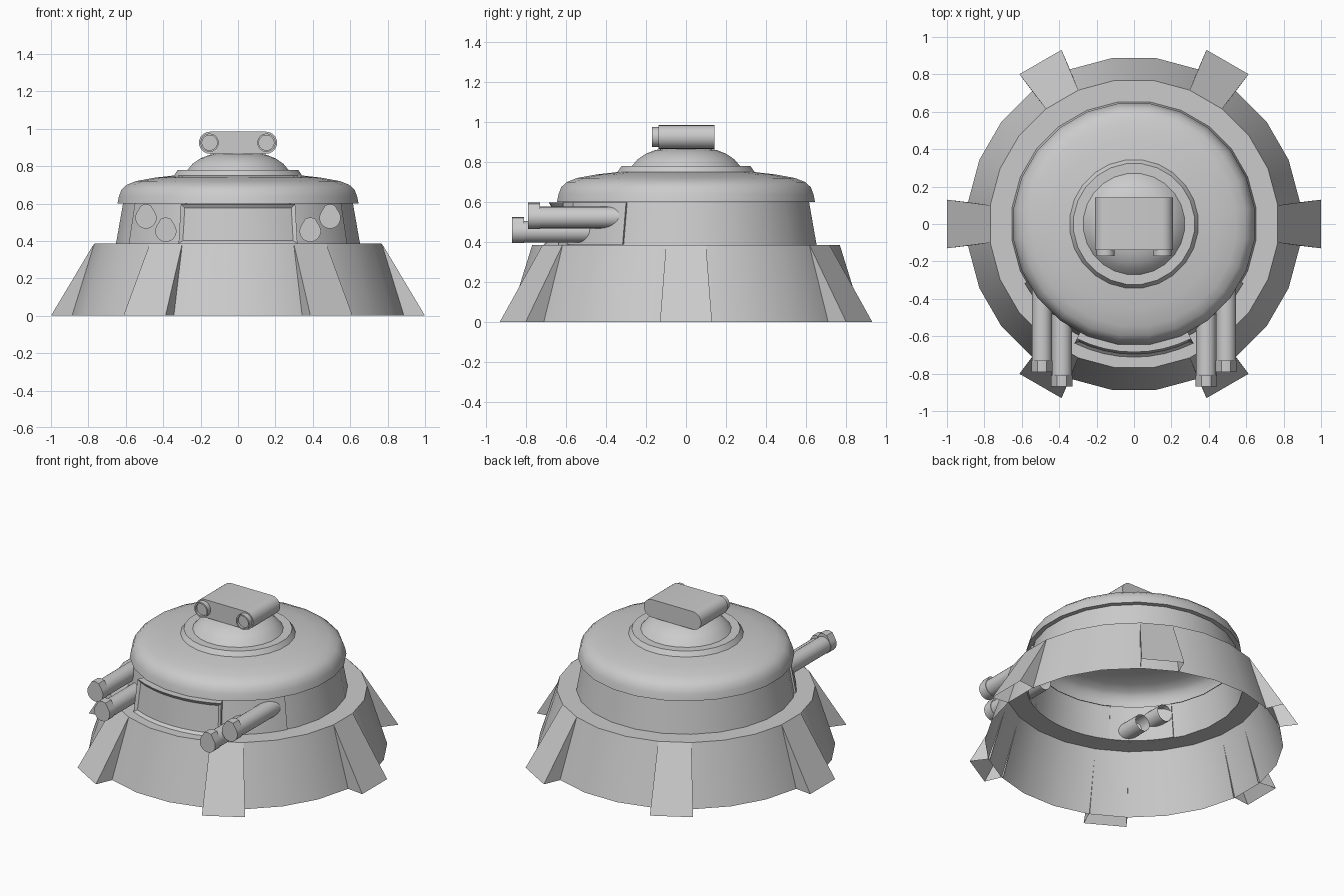
import bpy, bmesh
from math import sin, cos, pi, radians

if "Cube" in bpy.data.objects:
    bpy.data.objects.remove(bpy.data.objects["Cube"])

SIDES = 24


def make(name, verts, faces, inset=None):
    """Create a mesh object; optionally inset the listed region of faces."""
    bm = bmesh.new()
    vs = [bm.verts.new(v) for v in verts]
    fs = [bm.faces.new([vs[i] for i in f]) for f in faces]
    bmesh.ops.recalc_face_normals(bm, faces=bm.faces)
    if inset:
        count, width, depth = inset
        bmesh.ops.inset_region(bm, faces=fs[:count], thickness=width,
                               depth=depth, use_even_offset=True)
    mesh = bpy.data.meshes.new(name)
    bm.to_mesh(mesh)
    bm.free()
    ob = bpy.data.objects.new(name, mesh)
    bpy.context.collection.objects.link(ob)
    bpy.ops.object.select_all(action='DESELECT')
    ob.select_set(True)
    bpy.context.view_layer.objects.active = ob
    bpy.ops.object.shade_smooth_by_angle(angle=radians(30))
    return ob


def lathe(name, profile, cap=False):
    """Revolve (radius, z) points about z, with flats facing the axes."""
    verts, faces = [], []
    for r, z in profile:
        for i in range(SIDES):
            a = 2 * pi * (i + 0.5) / SIDES
            verts.append((r * cos(a), r * sin(a), z))
    for k in range(len(profile) - 1):
        for i in range(SIDES):
            j = (i + 1) % SIDES
            a, b = k * SIDES, (k + 1) * SIDES
            faces.append((a + i, a + j, b + j, b + i))
    if cap:
        n = (len(profile) - 1) * SIDES
        faces.append(tuple(range(n, n + SIDES)))
    return make(name, verts, faces)


def extrude_y(name, outline, y0, y1, front=True, back=True):
    """Extrude an (x, z) outline along y."""
    n = len(outline)
    verts = [(x, y, z) for y in (y0, y1) for x, z in outline]
    faces = [(i, (i + 1) % n, n + (i + 1) % n, n + i) for i in range(n)]
    if front:
        faces.append(tuple(range(n)))
    if back:
        faces.append(tuple(range(n, 2 * n)))
    return make(name, verts, faces)


def arc(cx, cz, r, a0, a1, n):
    return [(cx + r * cos(radians(a0 + (a1 - a0) * i / n)),
             cz + r * sin(radians(a0 + (a1 - a0) * i / n))) for i in range(n + 1)]


def arc_panel(name, a0, a1, low, high, depth, inset=None, n=8):
    """Curved plate around the front; angles are measured from -y."""
    verts = []
    for r, z in (low, high, (high[0] - depth, high[1]), (low[0] - depth, low[1])):
        for i in range(n + 1):
            a = radians(a0 + (a1 - a0) * i / n)
            verts.append((r * sin(a), -r * cos(a), z))
    m = n + 1
    faces = []
    for k in range(4):
        p, q = k * m, (k + 1) % 4 * m
        faces += [(p + i, p + i + 1, q + i + 1, q + i) for i in range(n)]
    faces += [(0, m, 2 * m, 3 * m), (n, m + n, 2 * m + n, 3 * m + n)]
    return make(name, verts, faces, (n,) + inset if inset else None)


# Hollow skirt, turret wall and layered dome
lathe("base_skirt", [(0.895, 0), (0.775, 0.385), (0.655, 0.385)])
lathe("turret_wall", [(0.658, 0.385), (0.62, 0.60)])
lathe("dome", [(0.615, 0.60), (0.65, 0.60), (0.642, 0.64), (0.628, 0.675), (0.60, 0.70),
               (0.55, 0.72), (0.45, 0.738), (0.345, 0.75), (0.325, 0.78), (0.272, 0.78)])
lathe("cupola", [(0.272, 0.78), (0.245, 0.812), (0.205, 0.84), (0.155, 0.86),
                 (0.08, 0.872), (0.02, 0.875)], cap=True)

# Six sloped buttress feet, open underneath
for k in range(6):
    foot = make("buttress_%d" % (k + 1),
                [(1.0, -0.13, 0), (1.0, 0.13, 0), (0.77, 0.10, 0.385), (0.77, -0.10, 0.385),
                 (0.875, -0.115, 0), (0.875, 0.115, 0)],
                [(0, 1, 2, 3), (0, 3, 4), (1, 5, 2)])
    foot.rotation_euler.z = k * pi / 3

# Framed front panel and thin gun mounting plates either side
arc_panel("front_panel", -26.5, 26.5, (0.712, 0.386), (0.685, 0.597), 0.07, (0.018, -0.014))
for s, side in ((-1, "left"), (1, "right")):
    arc_panel("gun_plate_" + side, s * 26.5, s * 61.5, (0.664, 0.387), (0.628, 0.599), 0.02)

    # Twin gun barrels with crested muzzles, open at the rear
    for level, x, z, y in (("upper", 0.492, 0.523, -0.79), ("lower", 0.386, 0.452, -0.87)):
        x *= s
        extrude_y("barrel_%s_%s" % (side, level),
                  arc(x, z, 0.054, 0, 345, 23), y + 0.01, y + 0.49, front=False, back=False)
        muzzle = arc(x, z, 0.057, 145, 395, 18) + [(x + 0.025, z + 0.068), (x, z + 0.074),
                                                   (x - 0.025, z + 0.068)]
        extrude_y("muzzle_%s_%s" % (side, level), muzzle, y, y + 0.06)

# Rounded sensor head
extrude_y("sensor_head", arc(0.15, 0.925, 0.059, -90, 90, 12)
          + arc(-0.15, 0.925, 0.059, 90, 270, 12), -0.138, 0.142)

# Two lenses, each a rim with a recessed glass
for s, side in ((-1, "left"), (1, "right")):
    rim = arc(0.152 * s, 0.925, 0.049, 0, 345, 23)
    inner = arc(0.152 * s, 0.925, 0.04, 0, 345, 23)
    verts = ([(x, -0.13, z) for x, z in rim] + [(x, -0.17, z) for x, z in rim]
             + [(x, -0.17, z) for x, z in inner] + [(x, -0.155, z) for x, z in inner])
    faces = [(k * 24 + i, k * 24 + (i + 1) % 24, k * 24 + 24 + (i + 1) % 24, k * 24 + 24 + i)
             for k in range(3) for i in range(24)] + [tuple(range(72, 96))]
    make("lens_" + side, verts, faces)
